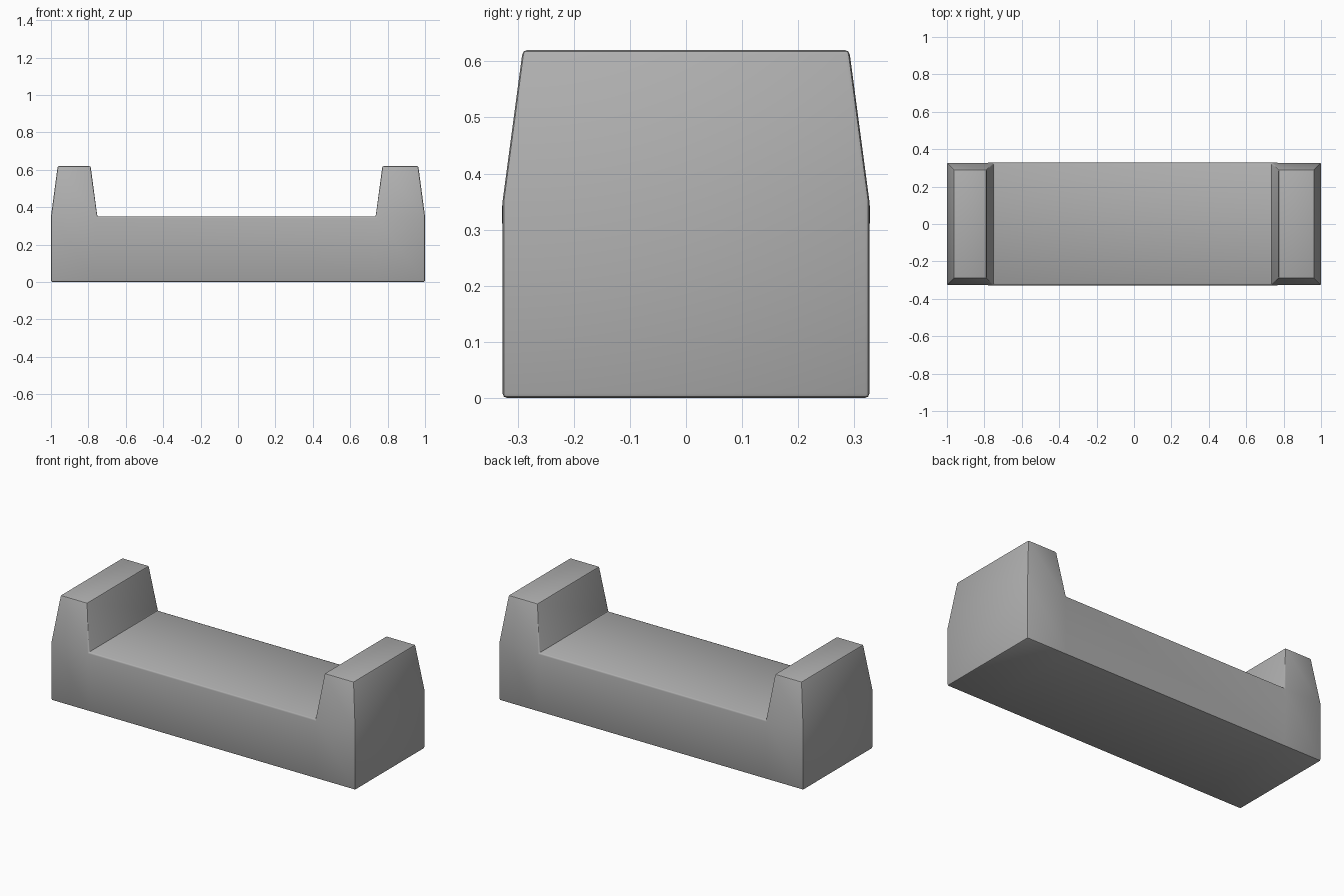
import bpy, bmesh, math
from mathutils import Vector

if "Cube" in bpy.data.objects:
    bpy.data.objects.remove(bpy.data.objects["Cube"])

HALF_Y, SEAT_Z, TOP_Z = 0.327, 0.35, 0.62
TAPER = 0.036

# Side-to-side divisions: left arm, seat, right arm
xs = [-1.0, -0.752, 0.736, 1.0]

bm = bmesh.new()

# Solid base made of three columns
rings = [[bm.verts.new((x, y, z)) for y, z in
          ((-HALF_Y, 0), (HALF_Y, 0), (HALF_Y, SEAT_Z), (-HALF_Y, SEAT_Z))] for x in xs]
for a, b in zip(rings, rings[1:]):
    for i in range(4):
        j = (i + 1) % 4
        bm.faces.new((a[i], a[j], b[j], b[i]))
bm.faces.new(rings[0])
bm.faces.new(rings[-1])
bmesh.ops.recalc_face_normals(bm, faces=bm.faces)

# Raised tapered ends, extruded from the outer top faces with their edges shared
ends = [f for f in bm.faces if f.normal.z > 0.9 and abs(f.calc_center_median().x) > 0.5]
for face in ends:
    c = face.calc_center_median()
    top = bmesh.ops.extrude_discrete_faces(bm, faces=[face])["faces"][0]
    for v in top.verts:
        v.co += Vector((math.copysign(TAPER, c.x - v.co.x),
                        math.copysign(TAPER, c.y - v.co.y), TOP_Z - SEAT_Z))
bmesh.ops.recalc_face_normals(bm, faces=bm.faces)

mesh = bpy.data.meshes.new("bench_body")
bm.to_mesh(mesh)
bm.free()
bench = bpy.data.objects.new("bench_body", mesh)
bpy.context.collection.objects.link(bench)

# Dark grey finish
grey = bpy.data.materials.new("dark_grey")
grey.diffuse_color = (0.43, 0.43, 0.43, 1)
grey.use_nodes = True
grey.node_tree.nodes["Principled BSDF"].inputs["Base Color"].default_value = grey.diffuse_color
mesh.materials.append(grey)

# Softened edges
bevel = bench.modifiers.new("soft_edges", "BEVEL")
bevel.width = 0.008
bevel.segments = 2
bevel.limit_method = "ANGLE"
bevel.angle_limit = math.radians(30)

bpy.context.view_layer.objects.active = bench
bench.select_set(True)
bpy.ops.object.modifier_apply(modifier=bevel.name)
bpy.ops.object.shade_smooth_by_angle(angle=math.radians(35))
